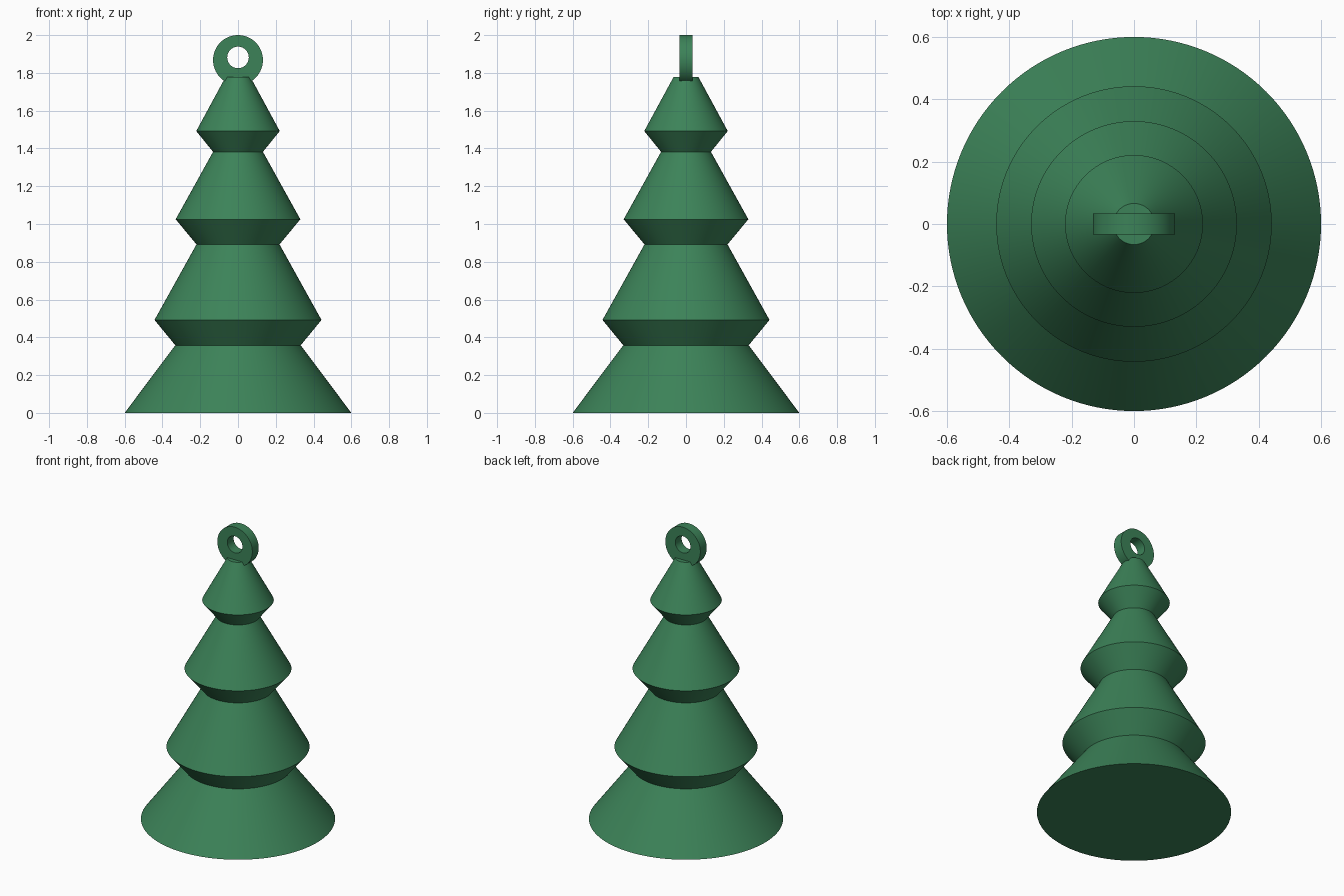
import bpy
import bmesh
from math import cos, sin, tau, radians

cube = bpy.data.objects.get("Cube")
if cube:
    bpy.data.objects.remove(cube, do_unlink=True)

green = bpy.data.materials.new("pine green")
green.use_nodes = True
colour = (0.045, 0.225, 0.098, 1)
green.diffuse_color = colour
green.node_tree.nodes["Principled BSDF"].inputs["Base Color"].default_value = colour


def finish(bm, name):
    bmesh.ops.recalc_face_normals(bm, faces=bm.faces)
    mesh = bpy.data.meshes.new(name)
    bm.to_mesh(mesh)
    bm.free()
    mesh.materials.append(green)
    obj = bpy.data.objects.new(name, mesh)
    bpy.context.collection.objects.link(obj)
    bpy.ops.object.select_all(action="DESELECT")
    obj.select_set(True)
    bpy.context.view_layer.objects.active = obj
    bpy.ops.object.shade_smooth_by_angle(angle=radians(30))


def bridge(bm, a, b):
    n = len(a)
    for i in range(n):
        j = (i + 1) % n
        bm.faces.new((a[i], a[j], b[j], b[i]))


# Tiered tree body: (radius, height) profile turned round z
SIDES = 128
profile = [(0.6, 0), (0.332, 0.358), (0.442, 0.492), (0.22, 0.892),
           (0.33, 1.025), (0.132, 1.382), (0.221, 1.492), (0.066, 1.778)]
bm = bmesh.new()
rings = [[bm.verts.new((r * cos(tau * i / SIDES), r * sin(tau * i / SIDES), z))
          for i in range(SIDES)] for r, z in profile]
for low, high in zip(rings, rings[1:]):
    bridge(bm, low, high)
bm.faces.new(rings[0])
bm.faces.new(rings[-1])
finish(bm, "tree_body")

# Hanging loop: flat disc with a hole set slightly above its centre
LOOP_SIDES = 96
section = [(0.132, 1.868, -0.034), (0.132, 1.868, 0.034),
           (0.057, 1.882, 0.034), (0.057, 1.882, -0.034)]
bm = bmesh.new()
rings = [[bm.verts.new((r * cos(tau * i / LOOP_SIDES), y,
                        zc + r * sin(tau * i / LOOP_SIDES)))
          for i in range(LOOP_SIDES)] for r, zc, y in section]
for k in range(len(rings)):
    bridge(bm, rings[k], rings[(k + 1) % len(rings)])
finish(bm, "hanging_loop")
